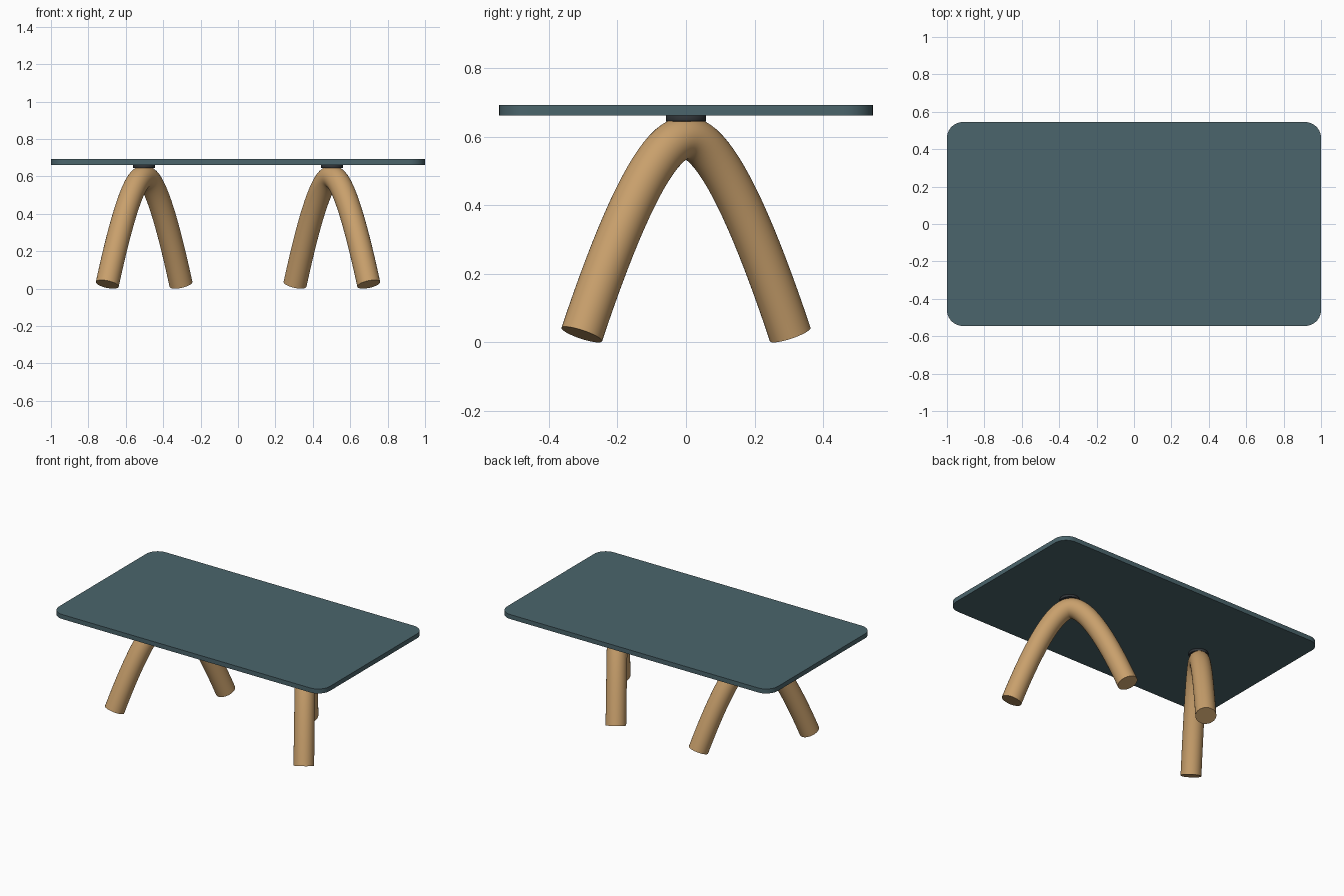
import bpy, bmesh, math
from mathutils import Vector

if "Cube" in bpy.data.objects:
    bpy.data.objects.remove(bpy.data.objects["Cube"])


def material(name, rgb):
    m = bpy.data.materials.new(name)
    m.diffuse_color = (*rgb, 1)
    m.use_nodes = True
    m.node_tree.nodes["Principled BSDF"].inputs["Base Color"].default_value = m.diffuse_color
    return m


teal = material("teal_top", (0.07, 0.13, 0.15))
wood = material("wood", (0.58, 0.35, 0.15))
dark = material("dark_metal", (0.03, 0.035, 0.04))


def finish(ob, mat):
    ob.data.materials.clear()
    ob.data.materials.append(mat)
    bpy.ops.object.select_all(action='DESELECT')
    ob.select_set(True)
    bpy.context.view_layer.objects.active = ob
    bpy.ops.object.shade_smooth_by_angle(angle=math.radians(35))


# Table top: box with rounded vertical corners
Z0, Z1 = 0.662, 0.692
bpy.ops.mesh.primitive_cube_add(size=1)
top = bpy.context.object
top.name = "table_top"
bm = bmesh.new()
bm.from_mesh(top.data)
for v in bm.verts:
    v.co = (v.co.x * 2, v.co.y * 1.09, Z0 if v.co.z < 0 else Z1)
upright = [e for e in bm.edges if abs(e.verts[0].co.z - e.verts[1].co.z) > 0.01]
bmesh.ops.bevel(bm, geom=upright, offset=0.085, segments=10, profile=0.5, affect='EDGES')
bm.to_mesh(top.data)
bm.free()
finish(top, teal)

R, CX, APEX = 0.0625, 0.502, 0.597
HX, HY, FOOT_Z = 0.197, 0.304, 0.0232
CTRL = 0.37  # where the foot tangent meets apex height, as a fraction of the half span


# Arched tube legs, turned inwards at the back
def arch(name, side):
    front = Vector((side * (CX + HX), -HY, FOOT_Z))
    back = Vector((side * (CX - HX), HY, FOOT_Z))
    apex = Vector((side * CX, 0, APEX))
    reach = (front - back) / 2 * CTRL
    cf, cb = apex + reach, apex - reach
    cu = bpy.data.curves.new(name, 'CURVE')
    cu.dimensions = '3D'
    cu.bevel_depth, cu.bevel_resolution = R, 14
    cu.resolution_u, cu.use_fill_caps = 20, True
    sp = cu.splines.new('BEZIER')
    sp.bezier_points.add(2)
    pts = [(front, front * 2 - front.lerp(cf, 2 / 3), front.lerp(cf, 2 / 3)),
           (apex, apex.lerp(cf, 2 / 3), apex.lerp(cb, 2 / 3)),
           (back, back.lerp(cb, 2 / 3), back * 2 - back.lerp(cb, 2 / 3))]
    for p, (co, hl, hr) in zip(sp.bezier_points, pts):
        p.handle_left_type = p.handle_right_type = 'FREE'
        p.co, p.handle_left, p.handle_right = co, hl, hr
    ob = bpy.data.objects.new(name, cu)
    bpy.context.collection.objects.link(ob)
    bpy.ops.object.select_all(action='DESELECT')
    ob.select_set(True)
    bpy.context.view_layer.objects.active = ob
    bpy.ops.object.convert(target='MESH')
    ob = bpy.context.object
    # weld the end caps onto the tube
    bm = bmesh.new()
    bm.from_mesh(ob.data)
    bmesh.ops.remove_doubles(bm, verts=bm.verts, dist=1e-5)
    bmesh.ops.recalc_face_normals(bm, faces=bm.faces)
    bm.to_mesh(ob.data)
    bm.free()
    finish(ob, wood)


# Mounting disc between arch and top
def disc(name, side):
    bpy.ops.mesh.primitive_cylinder_add(vertices=48, radius=0.059, depth=0.018,
                                        location=(side * CX, 0, 0.6535))
    ob = bpy.context.object
    ob.name = name
    bm = bmesh.new()
    bm.from_mesh(ob.data)
    rims = [e for e in bm.edges if abs(e.verts[0].co.z - e.verts[1].co.z) < 1e-4]
    bmesh.ops.bevel(bm, geom=rims, offset=0.003, segments=2, profile=0.5, affect='EDGES')
    bm.to_mesh(ob.data)
    bm.free()
    finish(ob, dark)


for label, side in (("left", -1), ("right", 1)):
    arch(label + "_arch_leg", side)
    disc(label + "_mounting_disc", side)
